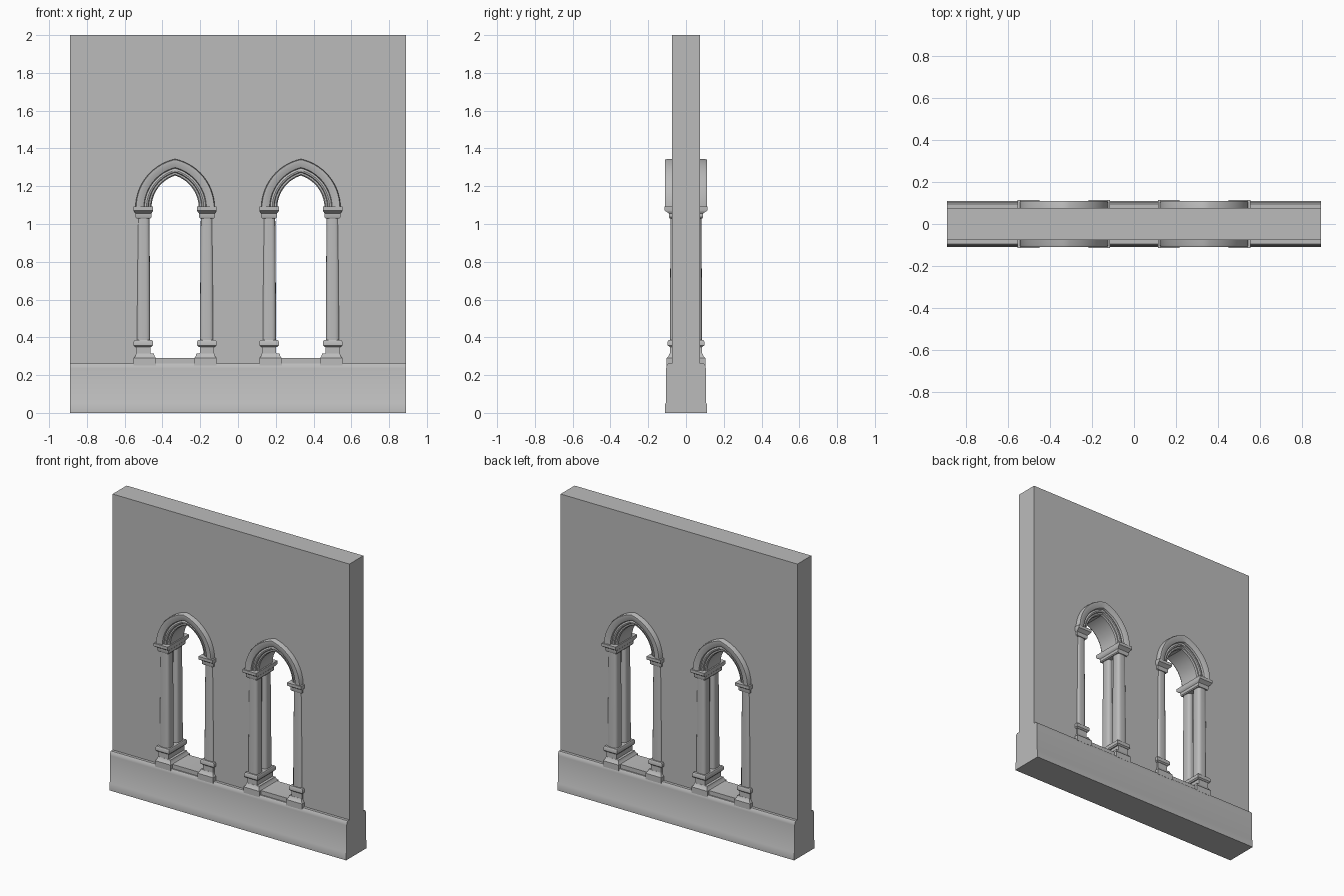
import bpy, bmesh, math

cube = bpy.data.objects.get("Cube")
if cube:
    bpy.data.objects.remove(cube, do_unlink=True)

stone = bpy.data.materials.new("grey stone")
stone.use_nodes = True
GREY = (0.5, 0.5, 0.5, 1)
stone.diffuse_color = GREY
stone.node_tree.nodes["Principled BSDF"].inputs["Base Color"].default_value = GREY

WINDOWS = (-0.333, 0.333)   # window centre lines
SPRING = 1.085              # height where the arches start
SHIFT = 0.055               # arc centre offset that makes the arch pointed


def finish(obj, angle=35):
    """Give the part its material and smooth its gentle edges."""
    obj.data.materials.clear()
    obj.data.materials.append(stone)
    bpy.ops.object.select_all(action="DESELECT")
    obj.select_set(True)
    bpy.context.view_layer.objects.active = obj
    bpy.ops.object.shade_smooth_by_angle(angle=math.radians(angle))


def loft(name, rings, closed_tube=False):
    """Skin a list of equal-length point loops and cap both ends."""
    bm = bmesh.new()
    loops = [[bm.verts.new(p) for p in ring] for ring in rings]
    n = len(loops[0])
    for a, b in zip(loops, loops[1:]):
        for i in range(n):
            j = (i + 1) % n
            bm.faces.new((a[i], a[j], b[j], b[i]))
    bm.faces.new(loops[0])
    bm.faces.new(loops[-1])
    bmesh.ops.recalc_face_normals(bm, faces=bm.faces)
    mesh = bpy.data.meshes.new(name)
    bm.to_mesh(mesh)
    bm.free()
    obj = bpy.data.objects.new(name, mesh)
    bpy.context.collection.objects.link(obj)
    finish(obj)
    return obj


def pointed_arc(half, steps=14):
    """Pointed arch from right springing to left, for a given half width."""
    r = half + SHIFT
    top = math.acos(SHIFT / r)
    right = [(r * math.cos(top * i / steps) - SHIFT,
              SPRING + r * math.sin(top * i / steps)) for i in range(steps + 1)]
    return right + [(-x, z) for x, z in reversed(right[:-1])]


def block_rings(x, y, levels):
    """Rectangular rings from (half width, half depth, height) levels."""
    return [[(x - w, y - d, z), (x + w, y - d, z), (x + w, y + d, z), (x - w, y + d, z)]
            for w, d, z in levels]


# Wall slab with two pointed openings
curve = bpy.data.curves.new("wall", "CURVE")
curve.dimensions = "2D"
curve.fill_mode = "BOTH"
curve.extrude = 0.075
outlines = [[(-0.89, 0), (0.89, 0), (0.89, 2), (-0.89, 2)]]
for cx in WINDOWS:
    hole = [(-0.165, 0.26), (0.165, 0.26)] + pointed_arc(0.165)
    outlines.append([(cx + x, z) for x, z in hole])
for outline in outlines:
    spline = curve.splines.new("POLY")
    spline.points.add(len(outline) - 1)
    spline.use_cyclic_u = True
    for p, (x, z) in zip(spline.points, outline):
        p.co = (x, z, 0, 1)
wall = bpy.data.objects.new("wall", curve)
wall.rotation_euler.x = math.pi / 2
bpy.context.collection.objects.link(wall)
bpy.ops.object.select_all(action="DESELECT")
wall.select_set(True)
bpy.context.view_layer.objects.active = wall
bpy.ops.object.convert(target="MESH")
finish(bpy.context.view_layer.objects.active, 20)

# Plinth running along the foot of the wall
side = [(0.11, 0), (0.11, 0.048), (0.105, 0.056), (0.105, 0.235),
        (0.102, 0.25), (0.094, 0.262)]
section = side + [(-y, z) for y, z in reversed(side)]
loft("plinth", [[(x, y, z) for y, z in section] for x in (-0.89, 0.89)])

for cx, label in zip(WINDOWS, ("right", "left")):
    # Moulded arch ring passing through the wall
    half = [(0.21, 0.1), (0.206, 0.11), (0.192, 0.11), (0.166, 0.1),
            (0.162, 0.088), (0.152, 0.092), (0.144, 0.09), (0.14, 0.08),
            (0.131, 0.08), (0.125, 0.072)]
    profile = half + [(r, -y) for r, y in reversed(half)]
    tracks = [[(cx + x, y, z) for x, z in pointed_arc(r)] for r, y in profile]
    loft(label + "_arch", list(zip(*tracks)))

    # Sill with hollow corners rising into the column pedestals
    fillet = [(0.101 + 0.03 * math.sin(a), 0.32 - 0.03 * math.cos(a))
              for a in (math.pi / 2 * i / 6 for i in range(7))]
    edge = fillet + [(0.131, 0.36), (0.207, 0.36), (0.207, 0.31),
                     (0.211, 0.298), (0.219, 0.29), (0.219, 0.25)]
    sill = edge + [(-x, z) for x, z in reversed(edge)]
    loft(label + "_sill", [[(cx + x, y, z) for x, z in sill] for y in (-0.086, 0.086)])

    for s in (-1, 1):
        px = cx + s * 0.168
        # Flared pedestal foot
        loft(label + "_pedestal_foot", block_rings(cx + s * 0.16, 0, [
            (0.059, 0.103, 0.25), (0.059, 0.103, 0.29),
            (0.051, 0.093, 0.3), (0.047, 0.087, 0.315)]))
        # Column collar and capital
        loft(label + "_collar", block_rings(px, 0, [
            (0.044, 0.088, 0.35), (0.051, 0.097, 0.358),
            (0.051, 0.097, 0.378), (0.046, 0.092, 0.386)]))
        loft(label + "_capital", block_rings(px, 0, [
            (0.037, 0.086, 1.03), (0.042, 0.09, 1.036), (0.042, 0.09, 1.056),
            (0.05, 0.105, 1.066), (0.052, 0.115, 1.072), (0.052, 0.115, 1.092)]))
        # Front and back shafts, rounded square and slightly tapered
        for y in (-0.049, 0.049):
            rings = []
            for radius, z in ((0.036, 0.37), (0.036, 0.5), (0.0345, 0.75), (0.032, 1.04)):
                ring = []
                for i in range(24):
                    a = math.tau * (i + 0.5) / 24
                    c, t = math.cos(a), math.sin(a)
                    k = radius / (c ** 4 + t ** 4) ** 0.25
                    ring.append((px + k * c, y + k * t, z))
                rings.append(ring)
            loft(label + "_shaft", rings)
